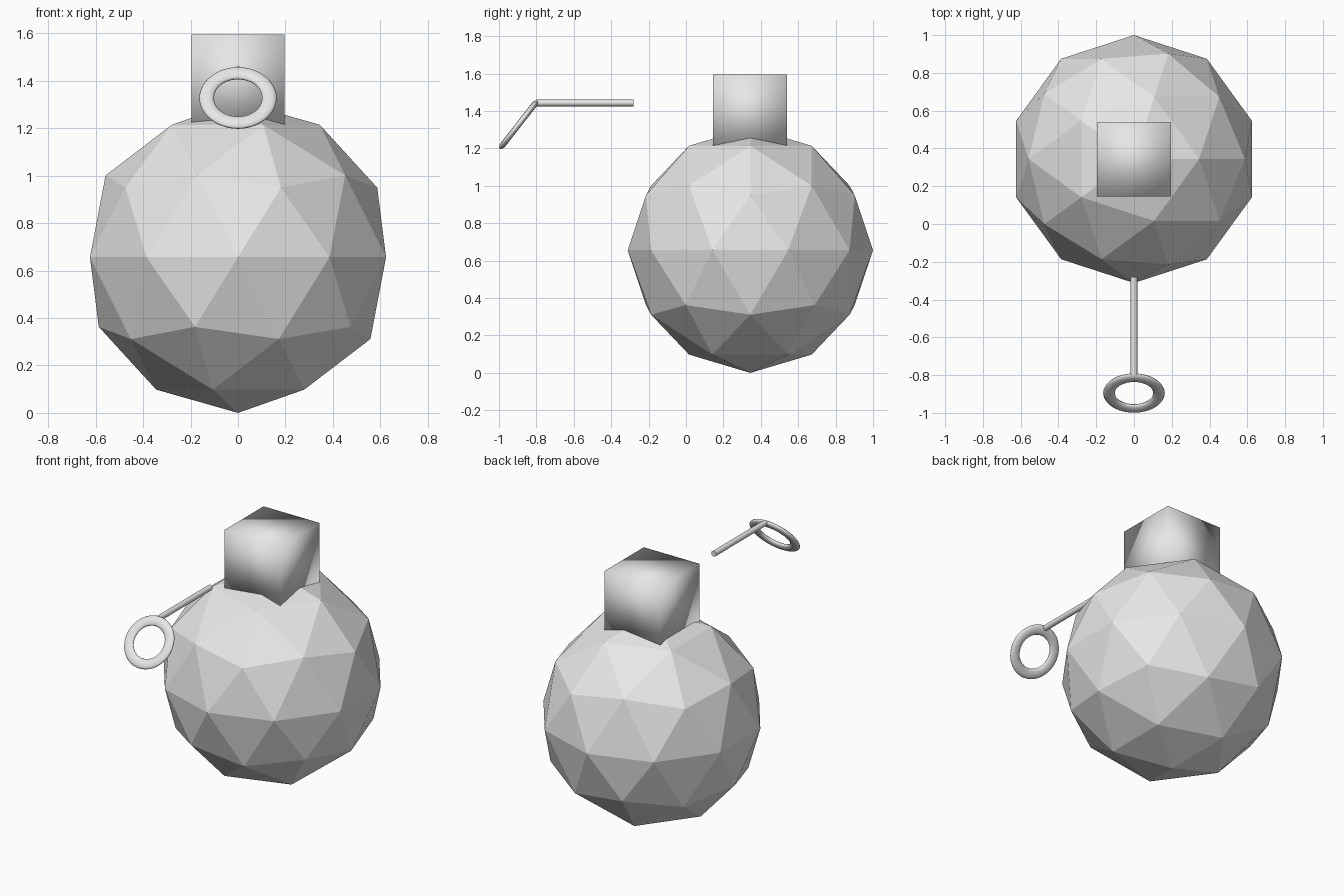
import bpy
import math

if "Cube" in bpy.data.objects:
    bpy.data.objects.remove(bpy.data.objects["Cube"])

grey = bpy.data.materials.new("light_grey")
grey.diffuse_color = (0.8, 0.8, 0.8, 1)
grey.use_nodes = True
grey.node_tree.nodes["Principled BSDF"].inputs["Base Color"].default_value = grey.diffuse_color


def finish(name, smooth):
    obj = bpy.context.object
    obj.name = name
    obj.data.materials.append(grey)
    if smooth:
        bpy.ops.object.shade_smooth()
    return obj


# Faceted round body
R = 0.656
bpy.ops.mesh.primitive_ico_sphere_add(subdivisions=2, radius=R, location=(0, 0.344, R))
finish("body", False)

# Soft-shaded cube cap sunk into the top of the body
bpy.ops.mesh.primitive_cube_add(size=0.394, location=(0, 0.342, 1.398))
finish("cap", True)

# Thin pin rod in front of the cap
bpy.ops.mesh.primitive_cylinder_add(vertices=32, radius=0.0175, depth=0.52,
                                    location=(0, -0.54, 1.443),
                                    rotation=(math.pi / 2, 0, 0))
finish("pin_rod", False)
bpy.ops.object.shade_smooth_by_angle(angle=math.radians(40))

# Flattened pull ring, tilted down from the end of the rod
bpy.ops.mesh.primitive_torus_add(major_segments=48, minor_segments=12,
                                 major_radius=0.132, minor_radius=0.031,
                                 location=(0, -0.895, 1.327),
                                 rotation=(math.radians(52), 0, 0))
ring = finish("pull_ring", True)
ring.scale.z = 0.5
